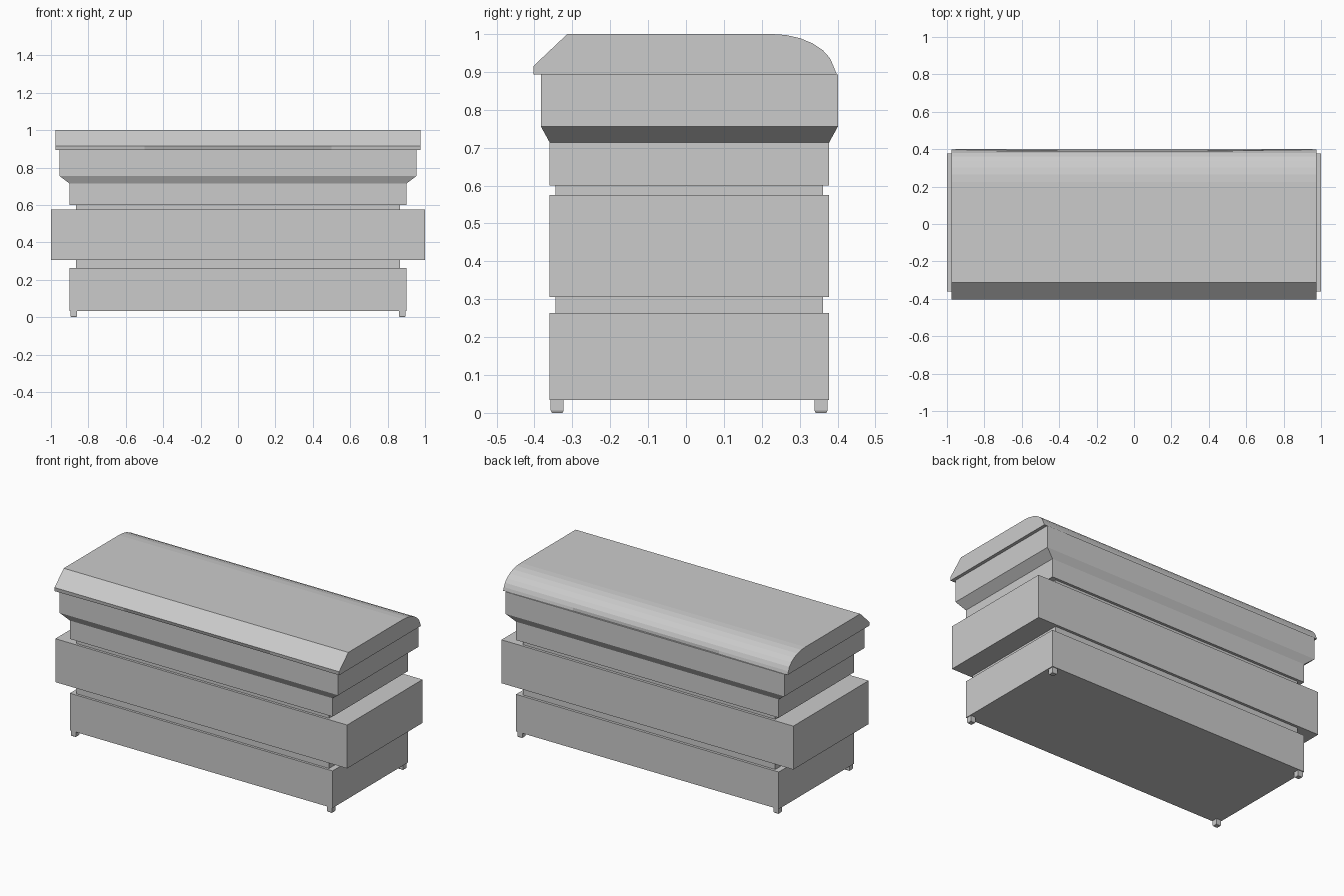
import bpy, bmesh, math

if "Cube" in bpy.data.objects:
    bpy.data.objects.remove(bpy.data.objects["Cube"])


def make_object(name, bm):
    bmesh.ops.recalc_face_normals(bm, faces=bm.faces[:])
    mesh = bpy.data.meshes.new(name)
    bm.to_mesh(mesh)
    bm.free()
    ob = bpy.data.objects.new(name, mesh)
    bpy.context.collection.objects.link(ob)
    return ob


def loft(name, rings):
    """Skin a list of equal-length point rings and cap both ends."""
    bm = bmesh.new()
    loops = [[bm.verts.new(p) for p in ring] for ring in rings]
    n = len(loops[0])
    for a, b in zip(loops, loops[1:]):
        for i in range(n):
            j = (i + 1) % n
            bm.faces.new((a[i], a[j], b[j], b[i]))
    bm.faces.new(loops[0])
    bm.faces.new(loops[-1])
    return make_object(name, bm)


def rect(x0, x1, y0, y1, z):
    return [(x0, y0, z), (x1, y0, z), (x1, y1, z), (x0, y1, z)]


def slab(name, hx, y0, y1, z0, z1):
    return loft(name, [rect(-hx, hx, y0, y1, z) for z in (z0, z1)])


# Stacked body tiers and recessed bands
slab("base_tier", 0.90, -0.36, 0.378, 0.034, 0.264)
slab("lower_recess", 0.865, -0.345, 0.362, 0.264, 0.306)
slab("middle_tier", 1.0, -0.36, 0.378, 0.306, 0.575)
slab("upper_recess", 0.865, -0.345, 0.362, 0.575, 0.60)

# Upper tier flaring out below the lid
loft("flared_tier", [
    rect(-0.90, 0.90, -0.36, 0.378, 0.60),
    rect(-0.90, 0.90, -0.36, 0.378, 0.714),
    rect(-0.955, 0.955, -0.383, 0.401, 0.756),
    rect(-0.955, 0.955, -0.383, 0.401, 0.893),
])


# Lid: chamfered front, rounded back, lower edges bowed slightly inward
def lid_section(x, bow):
    pts = [(-0.403 + bow, 0.893), (-0.403, 0.915), (-0.313, 1.0)]
    for i in range(7):
        a = math.pi / 2 * (1 - i / 6.6)
        pts.append((0.225 + 0.167 * math.cos(a), 0.898 + 0.102 * math.sin(a)))
    pts.append((0.398 - bow, 0.893))
    return [(x, y, z) for y, z in pts]


loft("lid", [lid_section(x, b) for x, b in
             ((-0.975, 0), (-0.5, 0.006), (0, 0.008), (0.5, 0.006), (0.975, 0))])

# Four small feet with chamfered bottoms
for sx, side in ((-1, "left"), (1, "right")):
    for cy, end in ((-0.34, "front"), (0.356, "back")):
        cx = sx * 0.878
        loft(f"{end}_{side}_foot", [
            rect(cx - h, cx + h, cy - h, cy + h, z)
            for h, z in ((0.014, 0), (0.017, 0.006), (0.017, 0.034))])
